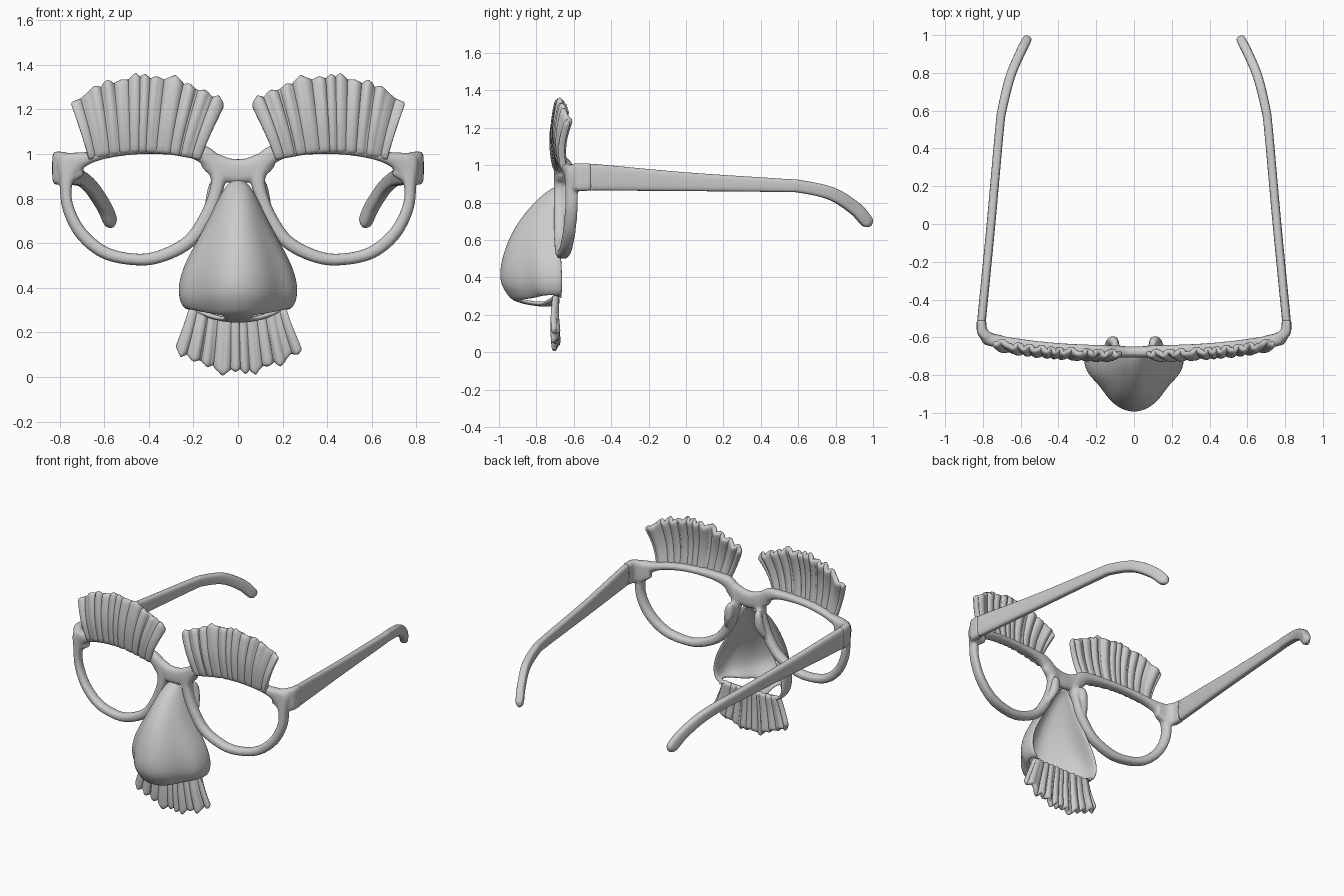
import bpy, bmesh
from math import sin, cos, pi, floor
from mathutils import Vector

if "Cube" in bpy.data.objects:
    bpy.data.objects.remove(bpy.data.objects["Cube"])


def spline(pts, n, closed=False):
    """Catmull-Rom through tuples of any length."""
    m, out = len(pts), []
    get = (lambda i: pts[i % m]) if closed else (lambda i: pts[max(0, min(m - 1, i))])
    for i in range(m if closed else m - 1):
        for k in range(n):
            t = k / n
            out.append(tuple(
                0.5 * (2*b + (c-a)*t + (2*a-5*b+4*c-d)*t*t + (3*b-a-3*c+d)*t**3)
                for a, b, c, d in zip(get(i-1), get(i), get(i+1), get(i+2))))
    return out if closed else out + [tuple(pts[-1])]


def section(c, a, b, e=1.0, n=24):
    """Superellipse ring around c with half axes a and b."""
    f = lambda v: (1 if v > 0 else -1) * abs(v) ** e
    return [c + a*f(cos(2*pi*i/n)) + b*f(sin(2*pi*i/n)) for i in range(n)]


def loft(bm, rings, closed=False):
    vs = [[bm.verts.new(p) for p in r] for r in rings]
    n, m = len(rings[0]), len(rings)
    for i in range(m if closed else m - 1):
        p, q = vs[i], vs[(i + 1) % m]
        for j in range(n):
            bm.faces.new((p[j], p[(j+1) % n], q[(j+1) % n], q[j]))
    if not closed:
        bm.faces.new(vs[0][::-1])
        bm.faces.new(vs[-1])


def sweep(bm, pts, n=6, e=1.0):
    """Sweep along (x, y, z, half thickness, half height)."""
    path = spline(pts, n)
    rings = []
    for i, p in enumerate(path):
        t = (Vector(path[min(i+1, len(path)-1)][:3]) - Vector(path[max(i-1, 0)][:3])).normalized()
        a = t.cross(Vector((0, 0, 1))).normalized()
        rings.append(section(Vector(p[:3]), a*p[3], a.cross(t)*p[4], e))
    loft(bm, rings)


def finish(bm, name, recalc=True, mirror=False):
    if recalc:
        bmesh.ops.recalc_face_normals(bm, faces=bm.faces[:])
    me = bpy.data.meshes.new(name)
    bm.to_mesh(me)
    bm.free()
    ob = bpy.data.objects.new(name, me)
    bpy.context.collection.objects.link(ob)
    for p in me.polygons:
        p.use_smooth = True
    if mirror:
        ob.modifiers.new("mirror", 'MIRROR').use_mirror_merge = False
    return ob


def frame_y(x):
    return -0.675 + 0.065 * (abs(x) / 0.78) ** 2.5


# Front frame: rim (inner x, z, outer x, z), bridge, end piece and nose pad, fused
bm = bmesh.new()
rim = [(.40, 1.0, .40, 1.045), (.25, .99, .24, 1.045), (.17, .96, .13, 1.03),
       (.125, .90, .055, .94), (.13, .83, .07, .82), (.17, .73, .115, .70),
       (.24, .63, .20, .585), (.35, .57, .33, .517), (.45, .553, .45, .50),
       (.58, .58, .605, .53), (.68, .66, .72, .62), (.735, .76, .785, .745),
       (.745, .85, .80, .87), (.71, .92, .80, .99), (.64, .965, .67, 1.01),
       (.53, .99, .54, 1.035)]
rings = []
for xi, zi, xo, zo in spline(rim, 6, True):
    i, o = Vector((xi, frame_y(xi), zi)), Vector((xo, frame_y(xo), zo))
    rings.append(section((i + o)/2, (o - i)/2, Vector((0, .033, 0)), .8, 20))
loft(bm, rings, True)
sweep(bm, [(-.01, -.677, .922, .03, .054), (.05, -.677, .928, .03, .054),
           (.11, -.674, .955, .03, .05), (.15, -.67, .975, .02, .035)], e=.75)
sweep(bm, [(.70, -.615, .95, .026, .045), (.76, -.605, .938, .028, .068),
           (.80, -.575, .937, .028, .074), (.807, -.54, .937, .026, .074),
           (.807, -.507, .937, .025, .073)], e=.45)
sweep(bm, [(.10, -.64, .885, .012, .012), (.105, -.625, .86, .024, .028),
           (.115, -.62, .80, .026, .03), (.135, -.635, .74, .018, .022),
           (.145, -.65, .71, .01, .01)])
frame = finish(bm, "front_frame", mirror=True)
r = frame.modifiers.new("fuse", 'REMESH')
r.mode, r.voxel_size, r.use_smooth_shade = 'VOXEL', .008, True
s = frame.modifiers.new("soften", 'SMOOTH')
s.factor, s.iterations = .5, 5

# Temples with bent ear tips, plus hinge blocks
bm = bmesh.new()
sweep(bm, [(.804, -.492, .935, .022, .069), (.803, -.47, .935, .023, .07),
           (.757, 0, .912, .023, .05), (.712, .5, .893, .023, .036),
           (.695, .62, .885, .024, .034), (.655, .78, .847, .025, .035),
           (.605, .90, .772, .025, .036), (.575, .96, .708, .025, .035),
           (.566, .978, .686, .019, .025), (.562, .986, .675, .006, .008)], 8, .6)
finish(bm, "temple_arms", mirror=True)
bm = bmesh.new()
sweep(bm, [(.80, -.52, .935, .015, .055), (.80, -.48, .935, .015, .055)], 2, .4)
finish(bm, "hinges", mirror=True)

# Hollow nose: rows of (z, half width, front y, back y, lobe amount)
rows = [(.885, .012, -.698, -.68, 0), (.875, .037, -.72, -.68, 0), (.85, .06, -.757, -.68, 0),
        (.80, .09, -.815, -.68, 0), (.70, .137, -.90, -.675, .2), (.60, .192, -.955, -.67, .5),
        (.50, .245, -.99, -.665, .8), (.42, .267, -1.003, -.66, 1), (.36, .267, -.995, -.66, 1),
        (.315, .25, -.965, -.66, 1)]
lobe = [(1, 0), (1, .2), (.93, .4), (.7, .55), (.52, .78), (.28, .94), (0, 1)]


def half_profile(k):
    pts = [(cos(i*pi/12)*(1-k) + lobe[i][0]*k, sin(i*pi/12)*(1-k) + lobe[i][1]*k)
           for i in range(7)]
    return [(-x, d) for x, d in pts] + pts[-2::-1]


bm = bmesh.new()
grid = [[bm.verts.new((x*w, yb + (yf-yb)*d, z)) for x, d in half_profile(k)]
        for z, w, yf, yb, k in rows]
# underside rows curl back to the lip
for sx, sy, drop in ((.92, .84, .035), (.86, .36, .06), (.86, .1, .062)):
    grid.append([bm.verts.new((x*.25*sx, -.665 - .295*d*sy - .02*(1 - abs(x)),
                               .302 - drop*(1 - x*x))) for x, d in half_profile(1)])
for r in range(len(grid) - 1):
    for c in range(12):
        if r == len(rows) and c in (1, 2, 3, 4, 7, 8, 9, 10):
            continue  # nostril openings
        bm.faces.new((grid[r][c], grid[r+1][c], grid[r+1][c+1], grid[r][c+1]))
nose = finish(bm, "nose", recalc=False)
s = nose.modifiers.new("shell", 'SOLIDIFY')
s.thickness, s.offset = .024, -1
nose.modifiers.new("smooth", 'SUBSURF').levels = 2
nose.modifiers["smooth"].render_levels = 2


# Rippled hair fans: root and tip spans, root and tip height, jagged tips
def fan(name, root, tip, z_root, z_tip, y_at, teeth, jag, thick, mirror=False):
    nu, nv = 96, 9
    bm = bmesh.new()
    g = []
    for i in range(nu + 1):
        u = i / nu
        p = teeth * (u + .022*sin(11*u) + .012*sin(23*u + 1))
        tooth = 1 - abs((p - floor(p))*2 - 1)
        tooth *= .65 + .35*sin(2.3*p)
        col = []
        for j in range(nv + 1):
            v = j / nv
            x = (root[0] + (root[1]-root[0])*u)*(1-v**1.15) + (tip[0] + (tip[1]-tip[0])*u)*v**1.15
            z = z_root(u)*(1-v) + (z_tip(u) + jag*tooth)*v
            wave = .011*cos(2*pi*p) + .004*sin(4.6*pi*p + 1)
            col.append(bm.verts.new((x, y_at(x, v) + wave*(.35 + .65*v), z)))
        g.append(col)
    for i in range(nu):
        for j in range(nv):
            bm.faces.new((g[i][j], g[i+1][j], g[i+1][j+1], g[i][j+1]))
    ob = finish(bm, name, mirror=mirror)
    s = ob.modifiers.new("thickness", 'SOLIDIFY')
    s.thickness, s.offset = thick, 0
    m = ob.modifiers.new("round", 'SUBSURF')
    m.levels = m.render_levels = 1


fan("eyebrows", (.175, .67), (.065, .75),
    lambda u: .972 + .032*sin(pi*u), lambda u: 1.215 + .125*max(0, sin(pi*u))**.8,
    lambda x, v: frame_y(x) - .018 - .022*sin(pi*v) + .012*v, 11, .035, .034, True)
fan("moustache", (-.215, .215), (-.275, .285),
    lambda u: .305, lambda u: .14 - .105*max(0, sin(pi*u))**.8,
    lambda x, v: -.695 - .006*sin(pi*v), 10, -.04, .03)
